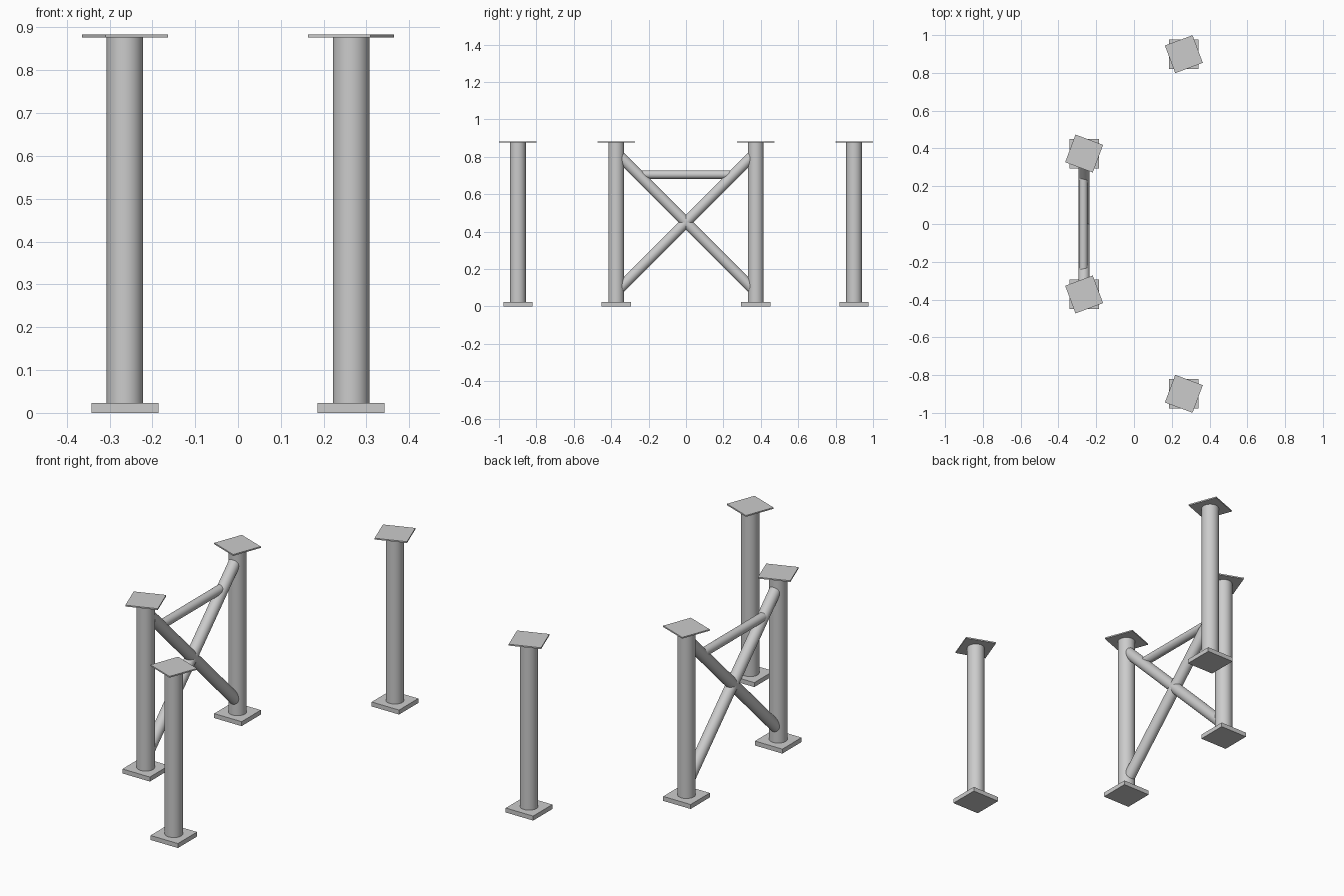
import bpy
import math
from mathutils import Vector

if "Cube" in bpy.data.objects:
    bpy.data.objects.remove(bpy.data.objects["Cube"])

X, Y_IN, Y_OUT = 0.264, 0.373, 0.899   # leg positions
PLATE, R_LEG, R_BRACE, R_BAR = 0.156, 0.0425, 0.029, 0.0225
BASE_TOP, LEG_TOP, HEIGHT = 0.023, 0.876, 0.883


def plate(name, x, y, z0, z1, angle=0):
    bpy.ops.mesh.primitive_cube_add(size=1, location=(x, y, (z0 + z1) / 2),
                                    rotation=(0, 0, math.radians(angle)))
    ob = bpy.context.object
    ob.name = name
    ob.scale = (PLATE, PLATE, z1 - z0)


def tube(name, a, b, radius):
    a, b = Vector(a), Vector(b)
    d = b - a
    bpy.ops.mesh.primitive_cylinder_add(vertices=48, radius=radius, depth=d.length,
                                        location=(a + b) / 2)
    ob = bpy.context.object
    ob.name = name
    ob.rotation_euler = d.to_track_quat('Z', 'Y').to_euler()
    bpy.ops.object.shade_smooth_by_angle(angle=math.radians(35))


# Four legs, each with a square foot and a twisted thin top plate
legs = [("left_front", -X, -Y_IN, 20.5), ("left_back", -X, Y_IN, -20.5),
        ("right_front", X, -Y_OUT, -20.5), ("right_back", X, Y_OUT, 20.5)]
for name, x, y, twist in legs:
    plate(name + "_foot", x, y, 0, BASE_TOP)
    tube(name + "_leg", (x, y, BASE_TOP), (x, y, LEG_TOP), R_LEG)
    plate(name + "_top_plate", x, y, LEG_TOP, HEIGHT, twist)

# Crossed braces between the left legs
for name, s in (("rising_brace", 1), ("falling_brace", -1)):
    tube(name, (-X, -s * 0.36, 0.09), (-X, s * 0.36, 0.81), R_BRACE)

# Horizontal bar between the braces
tube("cross_bar", (-X - 0.004, -0.255, 0.705), (-X - 0.004, 0.255, 0.705), R_BAR)
